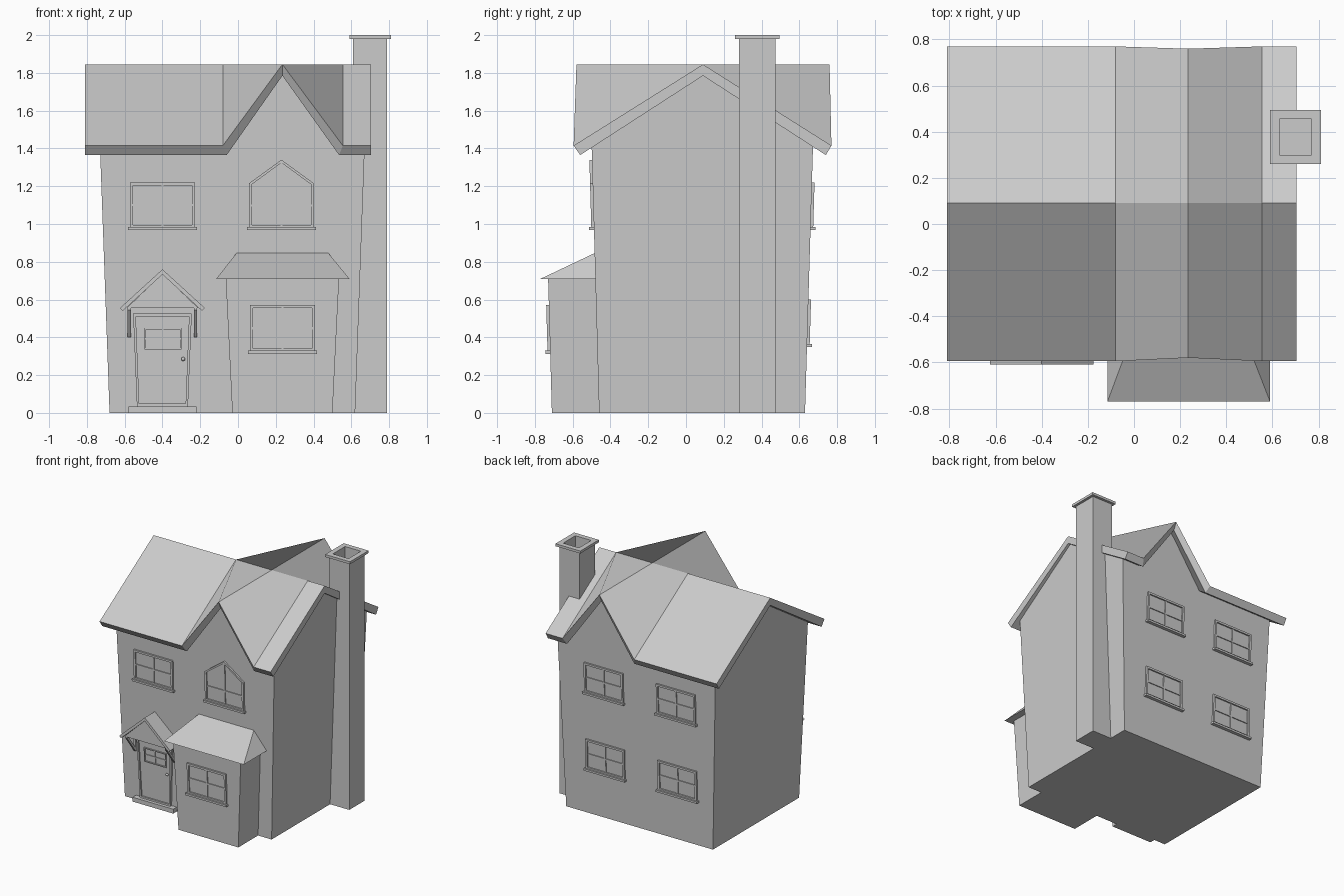
import bpy, bmesh
from mathutils import Vector

if "Cube" in bpy.data.objects:
    bpy.data.objects.remove(bpy.data.objects["Cube"])

# One plain grey for the whole house
GREY = (0.6, 0.6, 0.6, 1)
mat = bpy.data.materials.new("plain_grey")
mat.use_nodes = True
mat.diffuse_color = GREY
mat.node_tree.nodes["Principled BSDF"].inputs["Base Color"].default_value = GREY


def finish(name, bm, recalc=True):
    if recalc:
        bmesh.ops.recalc_face_normals(bm, faces=bm.faces)
    me = bpy.data.meshes.new(name)
    bm.to_mesh(me)
    bm.free()
    me.materials.append(mat)
    ob = bpy.data.objects.new(name, me)
    bpy.context.collection.objects.link(ob)
    return ob


def grid_solid(name, top, bottom):
    """Closed solid between two grids of points, indexed [column][row]."""
    bm = bmesh.new()
    t = [[bm.verts.new(p) for p in col] for col in top]
    b = [[bm.verts.new(p) for p in col] for col in bottom]
    nc, nr = len(t), len(t[0])
    for i in range(nc - 1):
        for j in range(nr - 1):
            loop = [(i, j), (i + 1, j), (i + 1, j + 1), (i, j + 1)]
            # start at the ridge corner beside the gable so the fold runs to its peak
            k = next(k for k, (c, r) in enumerate(loop) if r == 1 and c != 2)
            loop = loop[k:] + loop[:k]
            bm.faces.new([t[c][r] for c, r in loop])
            flip = [loop[0]] + loop[:0:-1]
            bm.faces.new([b[c][r] for c, r in flip])
    rim = [(c, 0) for c in range(nc)] + [(nc - 1, r) for r in range(1, nr)]
    rim += [(c, nr - 1) for c in range(nc - 2, -1, -1)] + [(0, r) for r in range(nr - 2, 0, -1)]
    for (c, r), (d, s) in zip(rim, rim[1:] + rim[:1]):
        bm.faces.new([b[c][r], b[d][s], t[d][s], t[c][r]])
    return finish(name, bm, False)


def rect_loft(name, rings):
    """Loft rectangles (x0, x1, y0, y1, z) and cap both ends."""
    bm = bmesh.new()
    loops = [[bm.verts.new(p) for p in ((a, c, z), (b, c, z), (b, d, z), (a, d, z))]
             for a, b, c, d, z in rings]
    for lo, hi in zip(loops, loops[1:]):
        for k in range(4):
            n = (k + 1) % 4
            bm.faces.new([lo[k], lo[n], hi[n], hi[k]])
    bm.faces.new(loops[0][::-1])
    bm.faces.new(loops[-1])
    return finish(name, bm)


def slab(bm, pts, front, back):
    """Extrude an (x, z) outline between two y surfaces given as functions of z."""
    f = [bm.verts.new((x, front(z), z)) for x, z in pts]
    b = [bm.verts.new((x, back(z), z)) for x, z in pts]
    bm.faces.new(f)
    bm.faces.new(b[::-1])
    for k in range(len(pts)):
        n = (k + 1) % len(pts)
        bm.faces.new([f[k], b[k], b[n], f[n]])


def box(x0, x1, z0, z1):
    return [(x0, z0), (x1, z0), (x1, z1), (x0, z1)]


def frame(bm, pts, width, front, back):
    xs, zs = zip(*pts)
    cx, cz = (min(xs) + max(xs)) / 2, (min(zs) + max(zs)) / 2
    sx = 1 - 2 * width / (max(xs) - min(xs))
    sz = 1 - 2 * width / (max(zs) - min(zs))
    inner = [(cx + (x - cx) * sx, cz + (z - cz) * sz) for x, z in pts]
    for k in range(len(pts)):
        n = (k + 1) % len(pts)
        slab(bm, [pts[k], pts[n], inner[n], inner[k]], front, back)


# Leaning wall planes
def front_wall(z): return -0.46 - 0.028 * z
def back_wall(z): return 0.63 + 0.03 * z
def bay_wall(z): return -0.71 - 0.028 * z
def out(wall, d):
    s = 1 if wall is back_wall else -1
    return lambda z: wall(z) + s * d


# House body, flaring upward to the gables
cols = [(-0.68, -0.036), (-0.07, 0), (0.235, 0), (0.54, 0), (0.62, 0.036)]
EAVE, PEAK = 1.42, 1.81
top, bottom = [], []
for i, (x, lean) in enumerate(cols):
    z = PEAK if i == 2 else EAVE
    top.append([(x + lean * z, front_wall(z), z), (x + lean * PEAK, 0.09, PEAK),
                (x + lean * z, back_wall(z), z)])
    bottom.append([(x, front_wall(0), 0), (x, 0.09, 0), (x, back_wall(0), 0)])
grid_solid("house_walls", top, bottom)

# Main roof with a cross gable folded into it
top, bottom = [], []
for i, (x, xu) in enumerate([(-0.81, -0.81), (-0.08, -0.06), (0.235, 0.235),
                             (0.555, 0.535), (0.705, 0.705)]):
    g = i == 2
    z, zu = (1.845, 1.785) if g else (1.415, 1.365)
    top.append([(x, -0.58 if g else -0.595, z), (x, 0.09, 1.845), (x, 0.76 if g else 0.77, z)])
    bottom.append([(xu, -0.555 if g else -0.56, zu), (xu, 0.09, 1.785),
                   (xu, 0.735 if g else 0.74, zu)])
grid_solid("main_roof", top, bottom)

# Chimney with cap and flue
def ring(m, z): return (0.61 - m, 0.79 + m, 0.28 - m, 0.475 + m, z)
rect_loft("chimney", [ring(0, 0), ring(0, 1.98), ring(0.02, 1.98), ring(0.02, 2.0),
                      ring(-0.02, 2.0), ring(-0.02, 1.88)])

# Bay and its hipped roof
rect_loft("bay_walls", [(-0.03, 0.50, -0.71, -0.4, 0), (-0.065, 0.535, -0.73, -0.4, 0.715)])
rect_loft("bay_roof", [(-0.115, 0.59, -0.77, -0.44, 0.71), (-0.005, 0.475, -0.475, -0.44, 0.85)])


# Windows: pane, frame, glazing bars and sill
def window(name, cx, z0, z1, wall, point=0):
    bm = bmesh.new()
    w, back = 0.172, out(wall, -0.01)
    pts = box(cx - w, cx + w, z0, z1)
    if point:
        pts.insert(3, (cx, point))
    slab(bm, pts, out(wall, 0.003), back)
    frame(bm, pts, 0.016, out(wall, 0.014), back)
    zm = (z0 + z1) / 2
    slab(bm, box(cx - 0.006, cx + 0.006, z0, (point or z1) - 0.01), out(wall, 0.01), back)
    slab(bm, box(cx - w + 0.01, cx + w - 0.01, zm - 0.006, zm + 0.006), out(wall, 0.01), back)
    slab(bm, box(cx - 0.182, cx + 0.182, z0 - 0.012, z0 + 0.004), out(wall, 0.026), back)
    finish(name, bm)


window("front_upper_window", -0.4, 0.98, 1.22, front_wall)
window("gable_window", 0.23, 0.98, 1.215, front_wall, 1.34)
window("bay_window", 0.235, 0.325, 0.57, bay_wall)
for side, x in (("left", 0.26), ("right", -0.38)):
    window("back_upper_window_" + side, x, 0.98, 1.22, back_wall)
    window("back_lower_window_" + side, x, 0.36, 0.60, back_wall)

# Door leaf, surround and small window
inside = out(front_wall, -0.01)
bm = bmesh.new()
opening = [(-0.535, 0.035), (-0.265, 0.035), (-0.245, 0.525), (-0.555, 0.525)]
slab(bm, opening, out(front_wall, 0.006), inside)
frame(bm, opening, 0.014, out(front_wall, 0.018), inside)
frame(bm, box(-0.495, -0.3, 0.335, 0.45), 0.008, out(front_wall, 0.014), inside)
slab(bm, box(-0.403, -0.395, 0.338, 0.447), out(front_wall, 0.012), inside)
slab(bm, box(-0.49, -0.305, 0.389, 0.397), out(front_wall, 0.012), inside)
finish("front_door", bm)

# Door knob
bm = bmesh.new()
bmesh.ops.create_icosphere(bm, subdivisions=2, radius=0.011)
bmesh.ops.translate(bm, verts=bm.verts, vec=Vector((-0.29, front_wall(0.285) - 0.016, 0.285)))
knob = finish("door_knob", bm)
for p in knob.data.polygons:
    p.use_smooth = True

# Doorstep
rect_loft("doorstep", [(-0.58, -0.22, -0.505, -0.44, 0), (-0.58, -0.22, -0.505, -0.44, 0.035)])

# Porch: gabled roof, infill and diagonal brackets
def porch_front(z): return -0.61
def strut_front(z): return front_wall(0.4) - 0.015 - (z - 0.4) * 0.75
def strut_back(z): return strut_front(z) + 0.022
bm = bmesh.new()
for s in (-1, 1):
    slab(bm, [(-0.4, 0.76), (-0.4, 0.733), (-0.4 + s * 0.21, 0.54), (-0.4 + s * 0.225, 0.555)],
         porch_front, inside)
slab(bm, [(-0.59, 0.555), (-0.21, 0.555), (-0.4, 0.735)], lambda z: -0.595, inside)
finish("porch_roof", bm)
for side, s in (("left", 1), ("right", -1)):
    bm = bmesh.new()
    x = -0.4 + s * 0.175
    slab(bm, box(x - 0.009, x + 0.009, 0.4, 0.545), strut_front, strut_back)
    slab(bm, box(x - 0.009, x + 0.009, 0.4, 0.545), out(front_wall, 0.016), inside)
    slab(bm, box(x - 0.009, x + 0.009, 0.54, 0.558), lambda z: -0.59, inside)
    finish("porch_bracket_" + side, bm)
